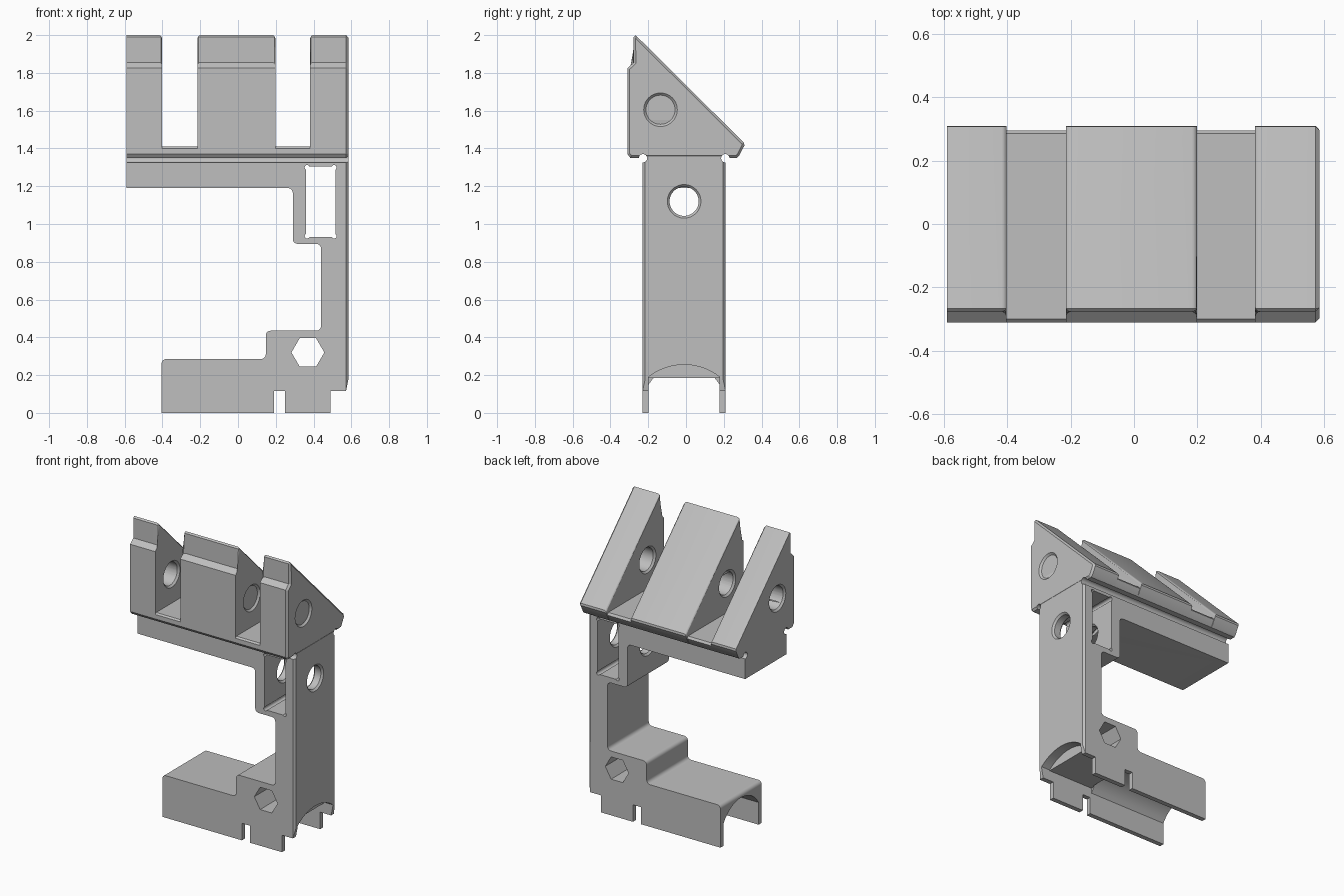
import bpy, bmesh, math
from mathutils import Matrix, Vector

cube = bpy.data.objects.get("Cube")
if cube:
    bpy.data.objects.remove(cube, do_unlink=True)

grey = bpy.data.materials.new("plain_grey")
grey.use_nodes = True
grey.diffuse_color = (0.52, 0.52, 0.52, 1)
grey.node_tree.nodes["Principled BSDF"].inputs["Base Color"].default_value = grey.diffuse_color

MID_Y = -0.01
LEFT, RIGHT = -0.59, 0.585


def add_object(name, bm):
    bmesh.ops.recalc_face_normals(bm, faces=bm.faces[:])
    mesh = bpy.data.meshes.new(name)
    bm.to_mesh(mesh)
    bm.free()
    mesh.materials.append(grey)
    obj = bpy.data.objects.new(name, mesh)
    bpy.context.collection.objects.link(obj)
    return obj


def fillet(points, steps=5):
    """Round every corner that carries a radius as third value."""
    out = []
    for i, p in enumerate(points):
        here = Vector(p[:2])
        if len(p) == 2:
            out.append(here)
            continue
        before = (Vector(points[i - 1][:2]) - here).normalized() * p[2]
        after = (Vector(points[(i + 1) % len(points)][:2]) - here).normalized() * p[2]
        for s in range(steps + 1):
            a = math.pi / 2 * s / steps
            out.append(here + before * (1 - math.sin(a)) + after * (1 - math.cos(a)))
    return out


def prism(points, axis, start, end):
    """Extrude an (x, z) profile along y, or a (y, z) profile along x."""
    bm = bmesh.new()
    rings = []
    for d in (start, end):
        rings.append([bm.verts.new((d, p[0], p[1]) if axis == "x" else (p[0], d, p[1]))
                      for p in fillet(points)])
    n = len(rings[0])
    for ring in rings:
        bm.faces.new(ring)
    for i in range(n):
        j = (i + 1) % n
        bm.faces.new((rings[0][i], rings[0][j], rings[1][j], rings[1][i]))
    return bm


def bevel(bm, test, size, segments):
    edges = [e for e in bm.edges if test(e.verts[0].co, e.verts[1].co)]
    bmesh.ops.bevel(bm, geom=edges, offset=size, segments=segments, profile=0.5, affect='EDGES')


def rod(axis, radius, depth, center, sides=48, radius2=None, flip=False):
    """Cylinder or cone lying along x or y."""
    bm = bmesh.new()
    bmesh.ops.create_cone(bm, cap_ends=True, segments=sides, radius1=radius,
                          radius2=radius if radius2 is None else radius2, depth=depth)
    turn = math.radians(-90 if flip else 90)
    rot = Matrix.Rotation(turn, 4, "Y" if axis == "x" else "X")
    bmesh.ops.transform(bm, matrix=Matrix.Translation(center) @ rot, verts=bm.verts[:])
    return bm


def combine(target, bm, operation):
    """Apply a boolean with a temporary tool."""
    tool = add_object("tool", bm)
    tool.hide_render = True
    mod = target.modifiers.new("combine", 'BOOLEAN')
    mod.operation, mod.solver, mod.object = operation, 'EXACT', tool
    bpy.ops.object.select_all(action='DESELECT')
    bpy.context.view_layer.objects.active = target
    target.select_set(True)
    bpy.ops.object.modifier_apply(modifier=mod.name)
    bpy.data.objects.remove(tool, do_unlink=True)


def arch(half, spring, top, steps=20):
    """Channel section with a circular ceiling."""
    rise = top - spring
    r = (half * half + rise * rise) / (2 * rise)
    ys = [half * (2 * s / steps - 1) for s in range(steps + 1)]
    curve = [(MID_Y + y, top - r + math.sqrt(r * r - y * y)) for y in ys]
    return [(MID_Y - half, -0.1)] + curve + [(MID_Y + half, -0.1)]


# C-shaped frame: lower arm, column and upper arm
R = 0.025
frame = prism([(-0.405, 0), (-0.405, 0.285, R), (0.147, 0.285, R), (0.147, 0.435, R),
               (0.44, 0.435, R), (0.44, 0.895, R), (0.29, 0.895, R), (0.29, 1.19, R),
               (LEFT, 1.19), (LEFT, 1.36), (RIGHT, 1.36), (RIGHT, 0.18), (0.572, 0.115),
               (0.49, 0.115), (0.49, 0), (0.25, 0), (0.25, 0.115), (0.19, 0.115), (0.19, 0)],
              "y", MID_Y - 0.22, MID_Y + 0.22)
bevel(frame, lambda a, b: min(a.x, b.x) > RIGHT - 0.001 and abs(a.y - b.y) < 0.001, 0.014, 1)
bracket = add_object("clamp_bracket", frame)

# Head base under the slots
combine(bracket, prism([(-0.295, 1.35), (-0.31, 1.37), (-0.31, 1.4), (-0.3, 1.41), (0.285, 1.41),
                        (0.295, 1.395), (0.27, 1.35)], "x", -0.5, 0.5), 'UNION')

# Three wedge fins, softened along their upper edges
FIN = [(-0.295, 1.35), (-0.31, 1.37), (-0.31, 1.825), (-0.277, 1.855), (-0.277, 1.99),
       (-0.267, 2.0), (0.307, 1.43), (0.309, 1.415), (0.28, 1.36), (0.268, 1.35)]
FINS = [(LEFT, -0.402), (-0.215, 0.198), (0.382, RIGHT)]


def upper_edge(a, b):
    inner = abs(a.x - b.x) < 0.001 and LEFT + 0.01 < a.x < RIGHT - 0.01
    return inner and max(a.z, b.z) > 1.9 and min(a.y, b.y) > -0.3


for start, end in FINS:
    fin = prism(FIN, "x", start, end)
    bevel(fin, upper_edge, 0.016, 4)
    bevel(fin, lambda a, b: min(a.x, b.x) > RIGHT - 0.001, 0.012, 1)
    combine(bracket, fin, 'UNION')

# Relief grooves where the head meets the frame
for y in (MID_Y - 0.218, MID_Y + 0.218):
    combine(bracket, rod("x", 0.022, 1.4, (0, y, 1.348), 24), 'DIFFERENCE')

# Channel below the arm and the column
combine(bracket, prism(arch(0.188, 0.15, 0.255), "x", -0.5, 0.19), 'DIFFERENCE')
combine(bracket, prism([(MID_Y - 0.188, -0.1), (MID_Y - 0.188, 0.185), (MID_Y + 0.188, 0.185),
                        (MID_Y + 0.188, -0.1)], "x", 0.18, 0.53), 'DIFFERENCE')
combine(bracket, prism(arch(0.188, 0.19, 0.255), "x", 0.52, 0.7), 'DIFFERENCE')

# Window in the column and hexagonal hole at its foot
combine(bracket, prism([(0.36, 0.93), (0.36, 1.305), (0.515, 1.305), (0.515, 0.93)], "y", -0.4, 0.4),
        'DIFFERENCE')
for x in (0.366, 0.509):
    for z in (0.936, 1.299):
        combine(bracket, rod("y", 0.013, 0.8, (x, 0, z), 16), 'DIFFERENCE')
hexagon = [(0.37 + 0.087 * math.cos(k * math.pi / 3), 0.32 + 0.087 * math.sin(k * math.pi / 3))
           for k in range(6)]
combine(bracket, prism(hexagon, "y", -0.4, 0.4), 'DIFFERENCE')


# Round holes with chamfered mouths
def round_hole(y, z, start, end, mouths):
    combine(bracket, rod("x", 0.077, end - start, ((start + end) / 2, y, z)), 'DIFFERENCE')
    for x, outward in mouths:
        combine(bracket, rod("x", 0.077, 0.024, (x, y, z), radius2=0.101, flip=outward < 0),
                'DIFFERENCE')


round_hole(-0.135, 1.605, -0.8, 0.8, [(x, s) for fin in FINS for x, s in zip(fin, (-1, 1))])
round_hole(MID_Y, 1.12, 0.2, 0.8, [(0.29, -1), (0.36, 1), (0.515, -1), (RIGHT, 1)])

bpy.ops.object.select_all(action='DESELECT')
bracket.select_set(True)
bpy.context.view_layer.objects.active = bracket
bpy.ops.object.shade_smooth_by_angle(angle=math.radians(25))
